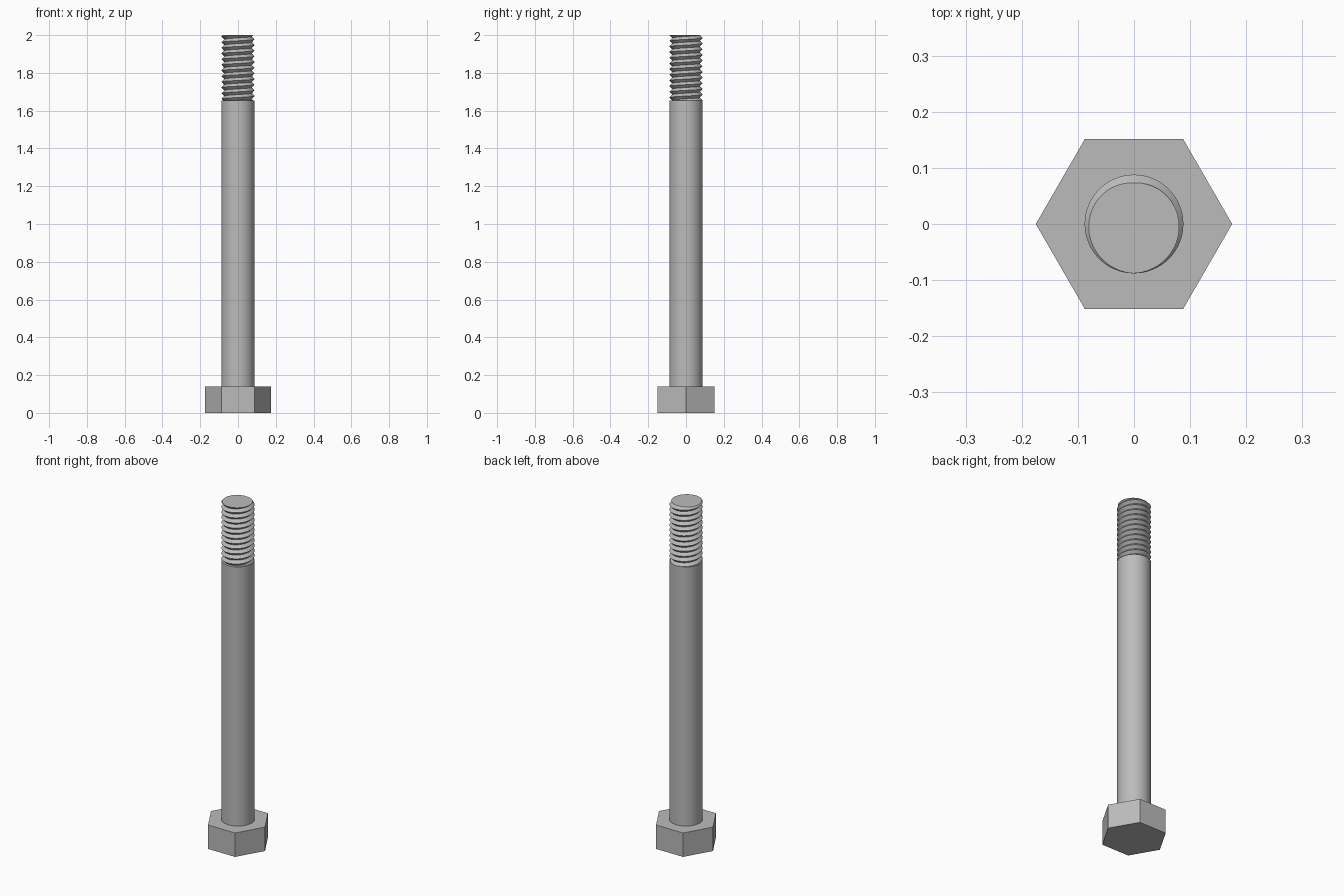
import bpy, bmesh, math
from math import pi, sin, cos

cube = bpy.data.objects.get("Cube")
if cube:
    bpy.data.objects.remove(cube)

HEAD_TOP, SHANK_TOP, TOP = 0.14, 1.655, 2.0
CREST, ROOT, PITCH, SEG = 0.088, 0.073, 0.03, 64

steel = bpy.data.materials.new("grey steel")
steel.use_nodes = True
steel.diffuse_color = (0.5, 0.5, 0.5, 1)
steel.node_tree.nodes["Principled BSDF"].inputs["Base Color"].default_value = (0.5, 0.5, 0.5, 1)


def finish(obj, smooth):
    obj.data.materials.append(steel)
    bpy.ops.object.select_all(action="DESELECT")
    obj.select_set(True)
    bpy.context.view_layer.objects.active = obj
    if smooth:
        bpy.ops.object.shade_smooth_by_angle(angle=math.radians(30))


def prism(name, sides, radius, z0, z1, turn=0.0, smooth=False):
    bpy.ops.mesh.primitive_cylinder_add(vertices=sides, radius=radius, depth=z1 - z0,
                                        location=(0, 0, (z0 + z1) / 2), rotation=(0, 0, turn))
    obj = bpy.context.object
    obj.name = name
    finish(obj, smooth)


# Hexagonal head with corners on the x axis, and the plain shank
prism("hex_head", 6, 0.175, 0, HEAD_TOP, turn=pi / 6)
prism("shank", SEG, CREST, HEAD_TOP, SHANK_TOP, smooth=True)

# Right-handed V thread: one continuous helical strip of crests and roots
bm = bmesh.new()
turns = math.ceil((TOP - SHANK_TOP) / PITCH) + 4
crests, roots = [], []
for i in range(turns * SEG + 1):
    a = -pi / 2 + 2 * pi * i / SEG
    z = TOP + PITCH * (i / SEG - turns + 2)
    crests.append(bm.verts.new((CREST * cos(a), CREST * sin(a), z)))
    roots.append(bm.verts.new((ROOT * cos(a), ROOT * sin(a), z + PITCH / 2)))
for i in range(turns * SEG):
    bm.faces.new((crests[i], crests[i + 1], roots[i + 1], roots[i]))
    j = i + SEG
    if j < turns * SEG:
        bm.faces.new((roots[i], roots[i + 1], crests[j + 1], crests[j]))

# Trim the thread flat at both ends and cap it
for z, side in ((SHANK_TOP - 0.002, -1), (TOP, 1)):
    bmesh.ops.bisect_plane(bm, geom=bm.verts[:] + bm.edges[:] + bm.faces[:], dist=1e-6,
                           plane_co=(0, 0, z), plane_no=(0, 0, side), clear_outer=True)
    rim = [e for e in bm.edges if e.is_boundary and all(abs(v.co.z - z) < 1e-5 for v in e.verts)]
    bmesh.ops.contextual_create(bm, geom=rim)
bmesh.ops.recalc_face_normals(bm, faces=bm.faces[:])
mesh = bpy.data.meshes.new("thread")
bm.to_mesh(mesh)
bm.free()
thread = bpy.data.objects.new("thread", mesh)
bpy.context.collection.objects.link(thread)
finish(thread, True)
